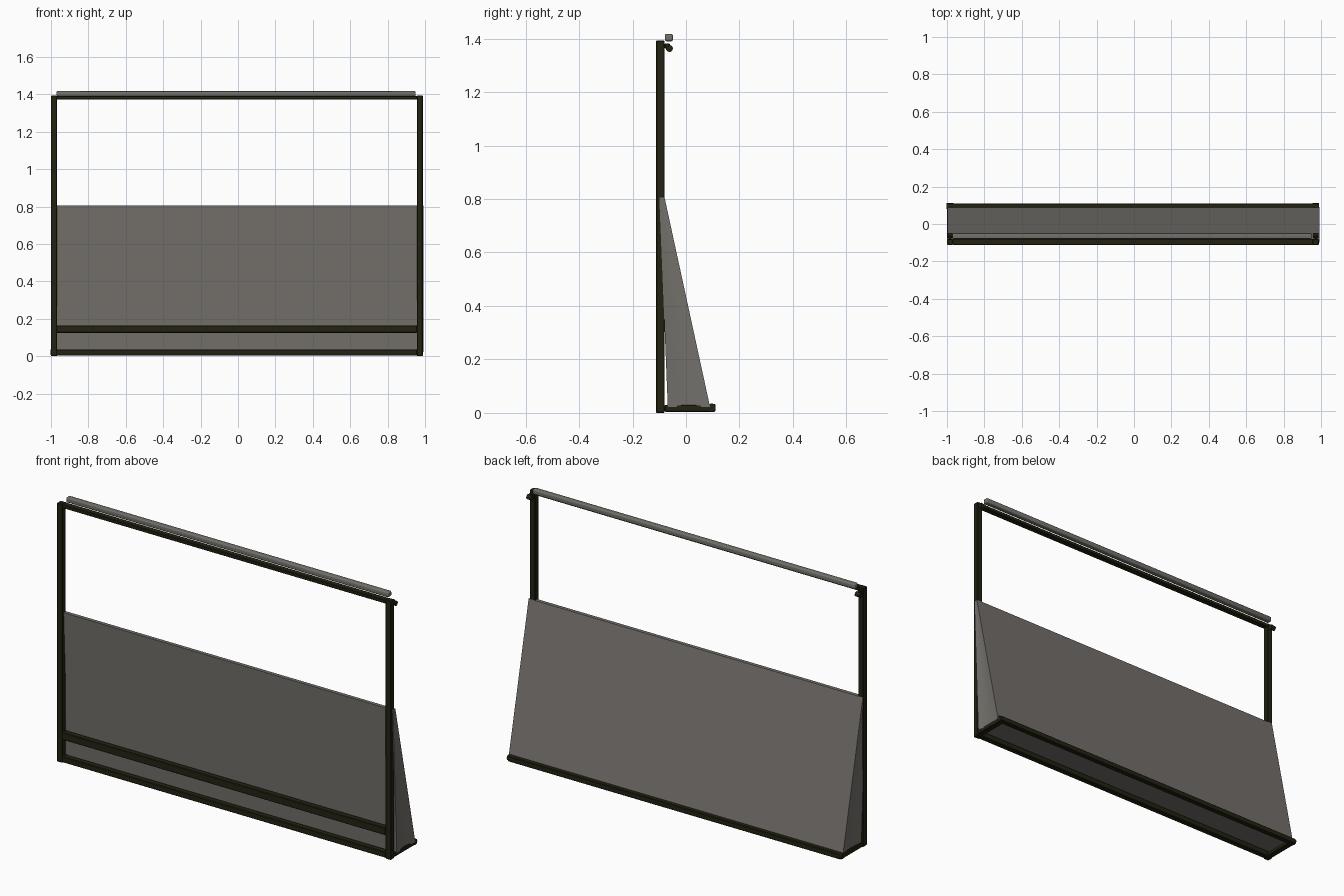
import bpy, bmesh, math

if "Cube" in bpy.data.objects:
    bpy.data.objects.remove(bpy.data.objects["Cube"])


def material(name, rgb):
    m = bpy.data.materials.new(name)
    m.diffuse_color = (*rgb, 1)
    m.use_nodes = True
    m.node_tree.nodes["Principled BSDF"].inputs["Base Color"].default_value = m.diffuse_color
    return m


METAL = material("dark_olive_metal", (0.017, 0.016, 0.006))
FABRIC = material("warm_grey_fabric", (0.175, 0.165, 0.15))


def finish(name, bm, mat, smooth=False):
    bmesh.ops.recalc_face_normals(bm, faces=bm.faces[:])
    me = bpy.data.meshes.new(name)
    bm.to_mesh(me)
    bm.free()
    me.materials.append(mat)
    ob = bpy.data.objects.new(name, me)
    bpy.context.collection.objects.link(ob)
    if smooth:
        bpy.ops.object.select_all(action='DESELECT')
        ob.select_set(True)
        bpy.context.view_layer.objects.active = ob
        bpy.ops.object.shade_smooth_by_angle(angle=math.radians(40))
    return ob


def box(name, x, y, z, mat=METAL, bevel=0.003, segments=1):
    bm = bmesh.new()
    bmesh.ops.create_cube(bm, size=1)
    for v in bm.verts:
        for i, (lo, hi) in enumerate((x, y, z)):
            v.co[i] = (lo + hi) / 2 + v.co[i] * (hi - lo)
    bmesh.ops.bevel(bm, geom=bm.edges[:], offset=bevel, segments=segments,
                    affect='EDGES', profile=0.5)
    return finish(name, bm, mat, segments > 1)


def knob(name, x, y, z, r, depth):
    bm = bmesh.new()
    bmesh.ops.create_cone(bm, cap_ends=True, segments=16, radius1=r, radius2=r, depth=depth)
    for v in bm.verts:
        v.co = (x + v.co.z, y + v.co.x, z + v.co.y)
    return finish(name, bm, METAL, True)


# Upright posts and floor side rails
FRONT = (-0.112, -0.08)
for side, x in (("left", (-1.0, -0.968)), ("right", (0.956, 0.988))):
    mid = sum(x) / 2
    box(side + "_post", x, FRONT, (0.0, 1.393))
    box(side + "_floor_rail", x, (-0.08, 0.105), (0.004, 0.03))
    # roll bracket and rear foot cap
    box(side + "_roll_bracket", (mid - 0.008, mid + 0.008), (-0.08, -0.06), (1.362, 1.382))
    knob(side + "_roll_knob", mid, -0.062, 1.363, 0.013, 0.028)
    knob(side + "_rear_corner_cap", mid, 0.096, 0.02, 0.015, 0.036)

# Cross rails
box("front_floor_rail", (-0.97, 0.958), FRONT, (0.004, 0.035))
box("front_middle_rail", (-0.97, 0.958), FRONT, (0.125, 0.165))
box("front_top_rail", (-0.97, 0.958), FRONT, (1.372, 1.392))
box("back_floor_rail", (-0.995, 0.985), (0.082, 0.11), (0.004, 0.033))

# Rolled screen along the top
box("rolled_fabric", (-0.97, 0.95), (-0.079, -0.049), (1.39, 1.417), FABRIC, 0.006, 3)

# Wedge-shaped fabric bag, its ends drawn slightly inward
X0, X1, N, ROWS = -0.997, 0.993, 10, 12
bm = bmesh.new()
rings = []
for r in range(ROWS + 1):
    t = r / ROWS
    z = 0.022 + t * (0.805 - 0.022)
    yf = -0.068 - 0.032 * t
    yb = 0.09 - 0.17 * t
    right = []
    left = []
    for i in range(N + 1):
        s = i / N
        y = yf + s * (yb - yf)
        inset = 0.008 * math.sin(math.pi * s) * (1 - t)
        right.append(bm.verts.new((X1 - inset, y, z)))
        left.append(bm.verts.new((X0 + inset, y, z)))
    rings.append(right + left[::-1])
for a, b in zip(rings, rings[1:]):
    for i in range(len(a)):
        j = (i + 1) % len(a)
        bm.faces.new((a[i], a[j], b[j], b[i]))
bm.faces.new(rings[0][::-1])
bm.faces.new(rings[-1])
finish("fabric_bag", bm, FABRIC, True)
